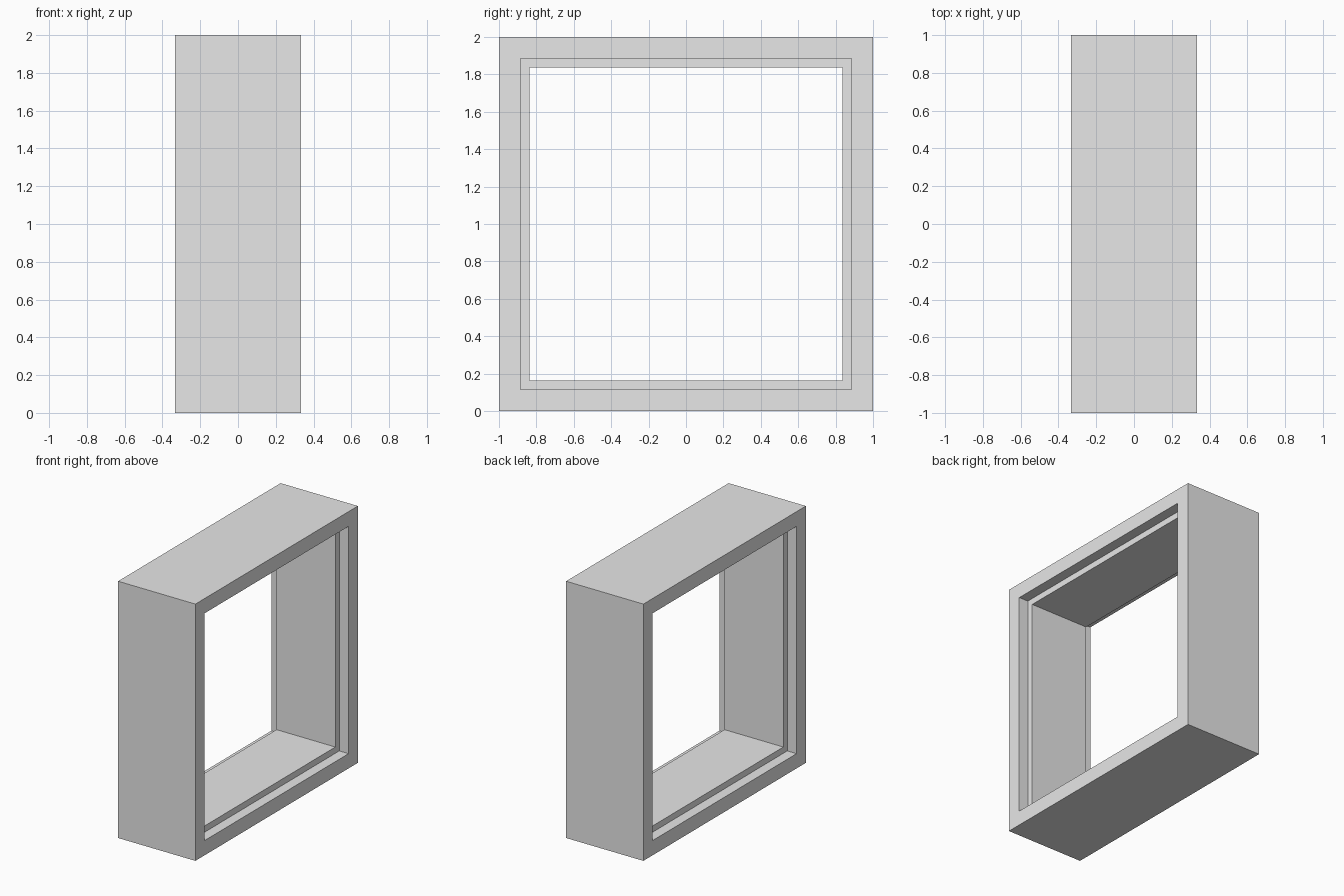
import bpy, bmesh

cube = bpy.data.objects.get("Cube")
if cube:
    bpy.data.objects.remove(cube, do_unlink=True)

HALF_DEPTH = 0.333     # half of the frame depth along x
OUTER = 1.0            # half sizes of the square outlines
REBATE = 0.885
INNER = 0.836
STEP = HALF_DEPTH - 0.08   # x position of the rebate shoulders

# Plain grey material
grey = bpy.data.materials.new("light_grey")
grey.use_nodes = True
colour = (0.8, 0.8, 0.8, 1)
grey.diffuse_color = colour
grey.node_tree.nodes["Principled BSDF"].inputs["Base Color"].default_value = colour

# Cross-section of the frame: (x, half size), rebated on both open sides
half_section = [(HALF_DEPTH, OUTER), (HALF_DEPTH, REBATE), (STEP, REBATE), (STEP, INNER)]
section = half_section + [(-x, r) for x, r in reversed(half_section)]

# Sweep the section around the square with mitred corners
bm = bmesh.new()
corners = [(-1, -1), (1, -1), (1, 1), (-1, 1)]
rings = [[bm.verts.new((x, r * cy, OUTER + r * cz)) for cy, cz in corners]
         for x, r in section]
for i, ring in enumerate(rings):
    following = rings[(i + 1) % len(rings)]
    for j in range(4):
        k = (j + 1) % 4
        bm.faces.new((ring[j], ring[k], following[k], following[j]))
bmesh.ops.recalc_face_normals(bm, faces=bm.faces)

mesh = bpy.data.meshes.new("square_frame")
bm.to_mesh(mesh)
bm.free()
mesh.materials.append(grey)
frame = bpy.data.objects.new("square_frame", mesh)
bpy.context.collection.objects.link(frame)
